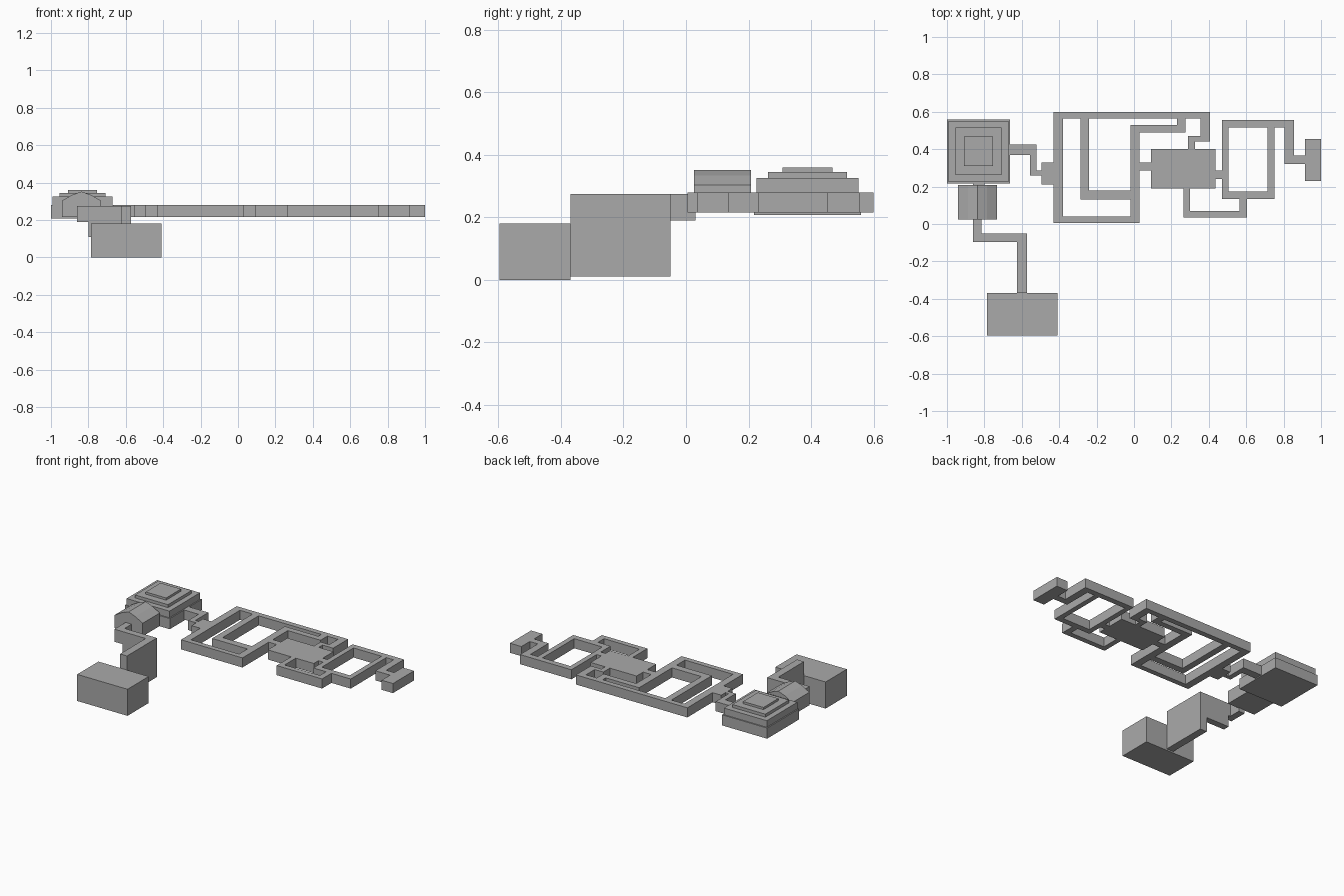
import bpy
import bmesh

cube = bpy.data.objects.get("Cube")
if cube:
    bpy.data.objects.remove(cube, do_unlink=True)

stone = bpy.data.materials.new("stone_grey")
stone.use_nodes = True
GREY = (0.4, 0.4, 0.4, 1)
stone.diffuse_color = GREY
stone.node_tree.nodes["Principled BSDF"].inputs["Base Color"].default_value = GREY


def finish(name, bm):
    bmesh.ops.recalc_face_normals(bm, faces=bm.faces)
    mesh = bpy.data.meshes.new(name)
    bm.to_mesh(mesh)
    bm.free()
    mesh.materials.append(stone)
    obj = bpy.data.objects.new(name, mesh)
    bpy.context.collection.objects.link(obj)
    return obj


def extrude(bm, faces, vec):
    geom = bmesh.ops.extrude_face_region(bm, geom=faces, use_keep_orig=True)["geom"]
    bmesh.ops.translate(bm, vec=vec, verts=[g for g in geom if isinstance(g, bmesh.types.BMVert)])


def slab(name, rects, z0, z1):
    """Merge rectangles (x0, x1, y0, y1) into one floor plan and give it height."""
    xs = sorted({v for r in rects for v in r[:2]})
    ys = sorted({v for r in rects for v in r[2:]})
    bm = bmesh.new()
    verts = {}

    def vert(x, y):
        if (x, y) not in verts:
            verts[x, y] = bm.verts.new((x, y, z0))
        return verts[x, y]

    for xa, xb in zip(xs, xs[1:]):
        for ya, yb in zip(ys, ys[1:]):
            cx, cy = (xa + xb) / 2, (ya + yb) / 2
            if any(r[0] < cx < r[1] and r[2] < cy < r[3] for r in rects):
                bm.faces.new([vert(xa, ya), vert(xb, ya), vert(xb, yb), vert(xa, yb)])
    extrude(bm, bm.faces[:], (0, 0, z1 - z0))
    bmesh.ops.recalc_face_normals(bm, faces=bm.faces)
    bmesh.ops.dissolve_limit(bm, angle_limit=0.01, verts=bm.verts, edges=bm.edges)
    return finish(name, bm)


FLOOR, TOP = 0.215, 0.28

# Large ring of corridors with its inner loop
slab("large_corridor_ring", [
    (-0.43, -0.38, 0.005, 0.6), (-0.43, 0.405, 0.563, 0.6),
    (0.355, 0.405, 0.44, 0.6), (0.29, 0.405, 0.44, 0.47), (0.29, 0.325, 0.4, 0.47),
    (0.23, 0.275, 0.49, 0.6), (-0.02, 0.275, 0.49, 0.53),
    (-0.02, 0.03, 0.005, 0.53), (-0.43, 0.03, 0.005, 0.04),
    (-0.285, -0.24, 0.13, 0.6), (-0.285, 0.03, 0.13, 0.178),
], FLOOR, TOP)

# Central hall with its side passages
slab("central_hall", [
    (0.09, 0.435, 0.19, 0.4), (0.03, 0.09, 0.285, 0.33), (0.435, 0.47, 0.24, 0.285),
    (0.265, 0.3, 0.035, 0.19), (0.265, 0.605, 0.035, 0.07), (0.565, 0.605, 0.035, 0.135),
], FLOOR, TOP)

# Small ring of corridors and the end chamber
slab("small_corridor_ring", [
    (0.47, 0.505, 0.135, 0.555), (0.715, 0.75, 0.135, 0.555),
    (0.47, 0.75, 0.135, 0.175), (0.47, 0.855, 0.515, 0.555),
    (0.805, 0.855, 0.32, 0.555), (0.805, 0.915, 0.32, 0.365),
], FLOOR, TOP)
slab("end_chamber", [(0.915, 1.0, 0.23, 0.455)], FLOOR, TOP)

# Crooked passage from the large ring to the stepped hall
slab("crooked_passage", [
    (-0.495, -0.43, 0.21, 0.33), (-0.555, -0.495, 0.26, 0.285),
    (-0.555, -0.52, 0.26, 0.425), (-0.67, -0.52, 0.37, 0.425),
], FLOOR, TOP)

# Stepped hall: base, wall and two roof tiers
for name, inset, z0, z1 in [("hall_base", 0, 0.208, 0.28), ("hall_wall", 0.008, 0.28, 0.325),
                            ("hall_lower_tier", 0.045, 0.325, 0.345),
                            ("hall_upper_tier", 0.092, 0.345, 0.36)]:
    slab(name, [(-1 + inset, -0.663 - inset, 0.217 + inset, 0.56 - inset)], z0, z1)

# Vaulted house
bm = bmesh.new()
profile = [(-0.105, FLOOR), (0.105, FLOOR), (0.105, 0.303), (0.05, 0.334),
           (0, 0.352), (-0.05, 0.334), (-0.105, 0.303)]
gable = bm.faces.new([bm.verts.new((x - 0.837, 0.025, z)) for x, z in profile])
extrude(bm, [gable], (0, 0.183, 0))
finish("vaulted_house", bm)
slab("house_link", [(-0.86, -0.8, 0.2, 0.225)], FLOOR, TOP)

# Passage turning down to the lower room
slab("upper_passage", [(-0.86, -0.815, -0.095, 0.03), (-0.86, -0.8, -0.095, -0.05)], 0.19, 0.275)
slab("cross_passage", [(-0.8, -0.625, -0.095, -0.05)], 0.11, 0.275)
slab("descending_passage", [(-0.625, -0.573, -0.37, -0.05)], 0.01, 0.275)
slab("lower_room", [(-0.787, -0.41, -0.597, -0.37)], 0, 0.18)
